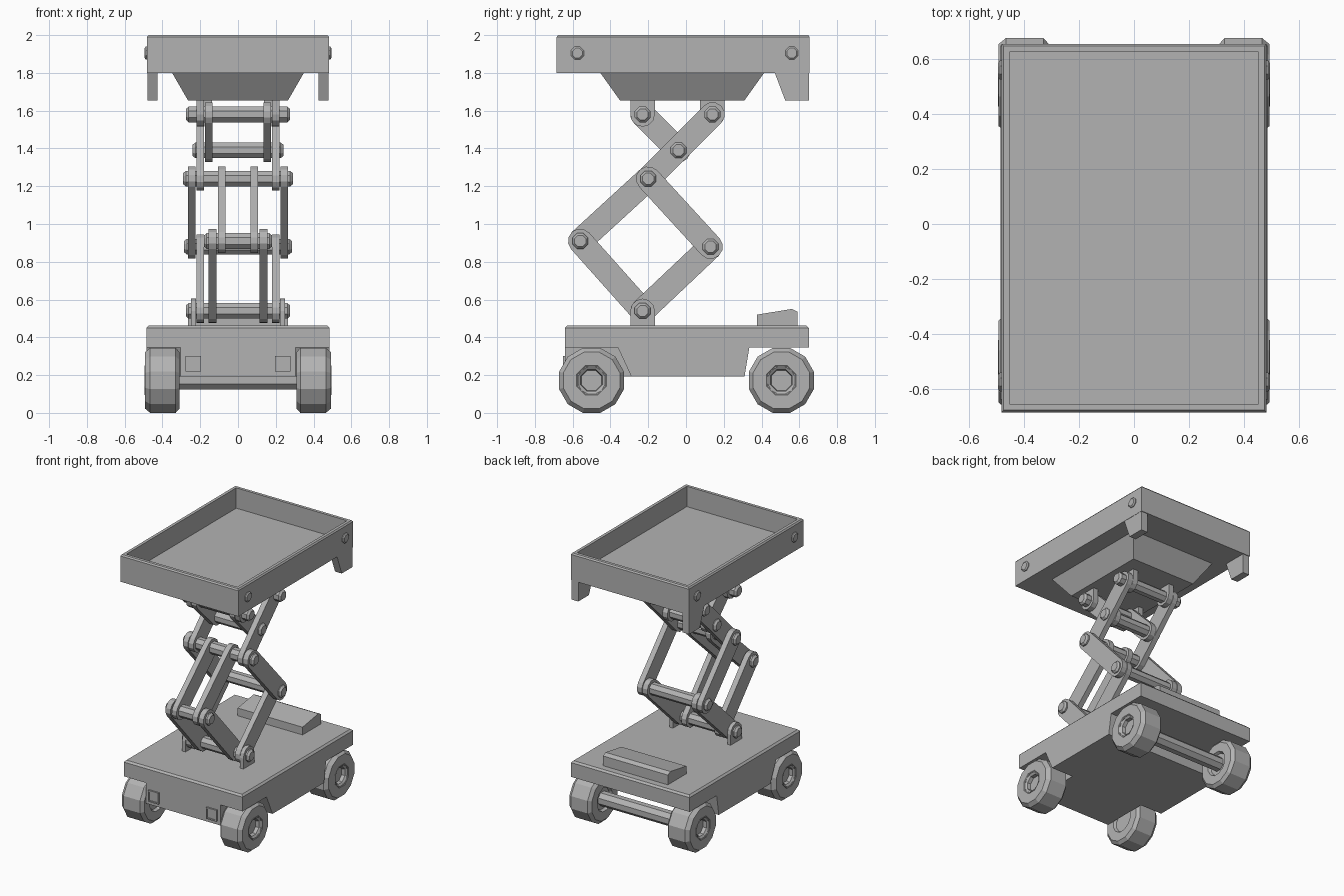
import bpy, bmesh, math

if "Cube" in bpy.data.objects:
    bpy.data.objects.remove(bpy.data.objects["Cube"])

grey = bpy.data.materials.new("plain_grey")
grey.use_nodes = True
colour = (0.45, 0.45, 0.45, 1)
grey.diffuse_color = colour
grey.node_tree.nodes["Principled BSDF"].inputs["Base Color"].default_value = colour


def finish(name, bm):
    bmesh.ops.recalc_face_normals(bm, faces=bm.faces)
    mesh = bpy.data.meshes.new(name)
    bm.to_mesh(mesh)
    bm.free()
    mesh.materials.append(grey)
    obj = bpy.data.objects.new(name, mesh)
    bpy.context.collection.objects.link(obj)
    return obj


def loft(name, rings):
    """Skin a stack of matching rings and cap both ends."""
    bm = bmesh.new()
    loops = [[bm.verts.new(p) for p in ring] for ring in rings]
    for a, b in zip(loops, loops[1:]):
        for i in range(len(a)):
            j = (i + 1) % len(a)
            bm.faces.new((a[i], a[j], b[j], b[i]))
    bm.faces.new(loops[0])
    bm.faces.new(loops[-1])
    return finish(name, bm)


def prism(name, profile, x0, x1):
    """Extrude a side profile of (y, z) points across x."""
    return loft(name, [[(x, y, z) for y, z in profile] for x in (x0, x1)])


def lathe(name, profile, y, z, sides):
    """Spin (radius, x) points round an axle lying along x."""
    turns = [(i + 0.5) * math.tau / sides for i in range(sides)]
    return loft(name, [[(x, y + r * math.cos(t), z + r * math.sin(t)) for t in turns]
                       for r, x in profile])


def rect(x0, x1, y0, y1, z):
    return [(x0, y0, z), (x1, y0, z), (x1, y1, z), (x0, y1, z)]


def slab(name, x, y0, y1, layers):
    """Stack rectangles; each layer is (inset, height)."""
    return loft(name, [rect(-x + d, x - d, y0 + d, y1 - d, z) for d, z in layers])


def capsule(a, b, r=0.065, steps=6):
    """Round-ended bar outline between two joints."""
    ang = math.atan2(b[1] - a[1], b[0] - a[0])
    pts = []
    for centre, start in ((b, ang - math.pi / 2), (a, ang + math.pi / 2)):
        for i in range(steps + 1):
            t = start + math.pi * i / steps
            pts.append((centre[0] + r * math.cos(t), centre[1] + r * math.sin(t)))
    return pts


def pair(name, profile, inner, outer):
    for side, s in (("left", 1), ("right", -1)):
        prism(f"{side}_{name}", profile, s * inner, s * outer)


# Load tray with a recessed floor and a tapered underside
slab("tray", 0.482, -0.685, 0.655,
     [(0, 1.8), (0, 1.99), (0.008, 2.0), (0.03, 2.0), (0.03, 1.85)])
loft("tray_underside", [rect(-0.35, 0.35, -0.455, 0.415, 1.802),
                        rect(-0.265, 0.265, -0.35, 0.31, 1.655)])
pair("tray_bracket", [(0.47, 1.8), (0.525, 1.655), (0.65, 1.655), (0.65, 1.8)], 0.425, 0.48)
for s in (1, -1):
    for y in (-0.575, 0.56):
        lathe("tray_bolt", [(0.037, s * 0.47), (0.037, s * 0.488), (0.028, s * 0.495)], y, 1.905, 8)

# Chassis: deck, side skirts and front nose
slab("deck", 0.485, -0.64, 0.65, [(0, 0.345), (0, 0.45), (0.013, 0.463)])
prism("chassis_body", [(-0.36, 0.345), (-0.29, 0.193), (0.31, 0.193), (0.335, 0.345)], -0.485, 0.485)
prism("chassis_nose", [(-0.64, 0.345), (-0.64, 0.193), (-0.25, 0.193), (-0.25, 0.345)], -0.305, 0.305)
prism("control_box", [(0.375, 0.46), (0.375, 0.52), (0.56, 0.55), (0.59, 0.535), (0.59, 0.46)], -0.265, 0.265)

# Headlamps with a sunken lens
for s in (1, -1):
    lamp = [(0.042, -0.635), (0.042, -0.652), (0.033, -0.652), (0.033, -0.645)]
    loft("headlamp", [[(s * 0.237 + a * h, y, 0.26 + b * h)
                       for a, b in ((-1, -1), (1, -1), (1, 1), (-1, 1))] for h, y in lamp])

# Wheels, hubs and axles
for end, y in (("front", -0.5), ("rear", 0.505)):
    for side, s in (("left", 1), ("right", -1)):
        tyre = [(0.08, 0.33), (0.09, 0.31), (0.155, 0.31), (0.178, 0.33), (0.178, 0.465),
                (0.155, 0.492), (0.075, 0.492), (0.075, 0.44)]
        hub = [(0.078, 0.43), (0.085, 0.495), (0.062, 0.48), (0.058, 0.455)]
        lathe(f"{end}_{side}_wheel", [(r, s * x) for r, x in tyre], y, 0.172, 12)
        lathe(f"{end}_{side}_hub", [(r, s * x) for r, x in hub], y, 0.172, 8)
lathe("rear_axle", [(0.052, -0.34), (0.052, 0.34)], 0.505, 0.172, 8)

# Scissor joints as (y, z)
base, front, rear = (-0.23, 0.54), (-0.56, 0.91), (0.13, 0.88)
middle, cross = (-0.2, 1.24), (-0.04, 1.39)
top_rear, top_front = (0.14, 1.58), (-0.23, 1.58)

# Scissor arms
for name, a, b, inner in (("lower_front_arm", base, front, 0.115),
                          ("lower_rear_arm", base, rear, 0.18),
                          ("middle_front_arm", front, middle, 0.065),
                          ("middle_rear_arm", rear, middle, 0.225),
                          ("upper_long_arm", middle, top_rear, 0.18),
                          ("upper_short_arm", cross, top_front, 0.135)):
    pair(name, capsule(a, b), inner, inner + 0.04)

# Mounting lugs on the deck and under the tray
pair("base_lug", capsule(base, (base[0], 0.44)), 0.222, 0.25)
pair("top_front_lug", capsule(top_front, (top_front[0], 1.72)), 0.18, 0.22)
pair("top_rear_lug", capsule(top_rear, (top_rear[0], 1.72)), 0.138, 0.178)

# Pivot rods with chamfered ends
for name, joint, half in (("base_rod", base, 0.275), ("front_rod", front, 0.18),
                          ("rear_rod", rear, 0.285), ("middle_rod", middle, 0.29),
                          ("cross_rod", cross, 0.24), ("top_rear_rod", top_rear, 0.275),
                          ("top_front_rod", top_front, 0.275)):
    rod = [(0.032, -half), (0.045, 0.014 - half), (0.045, half - 0.014), (0.032, half)]
    lathe(name, rod, *joint, 8)
